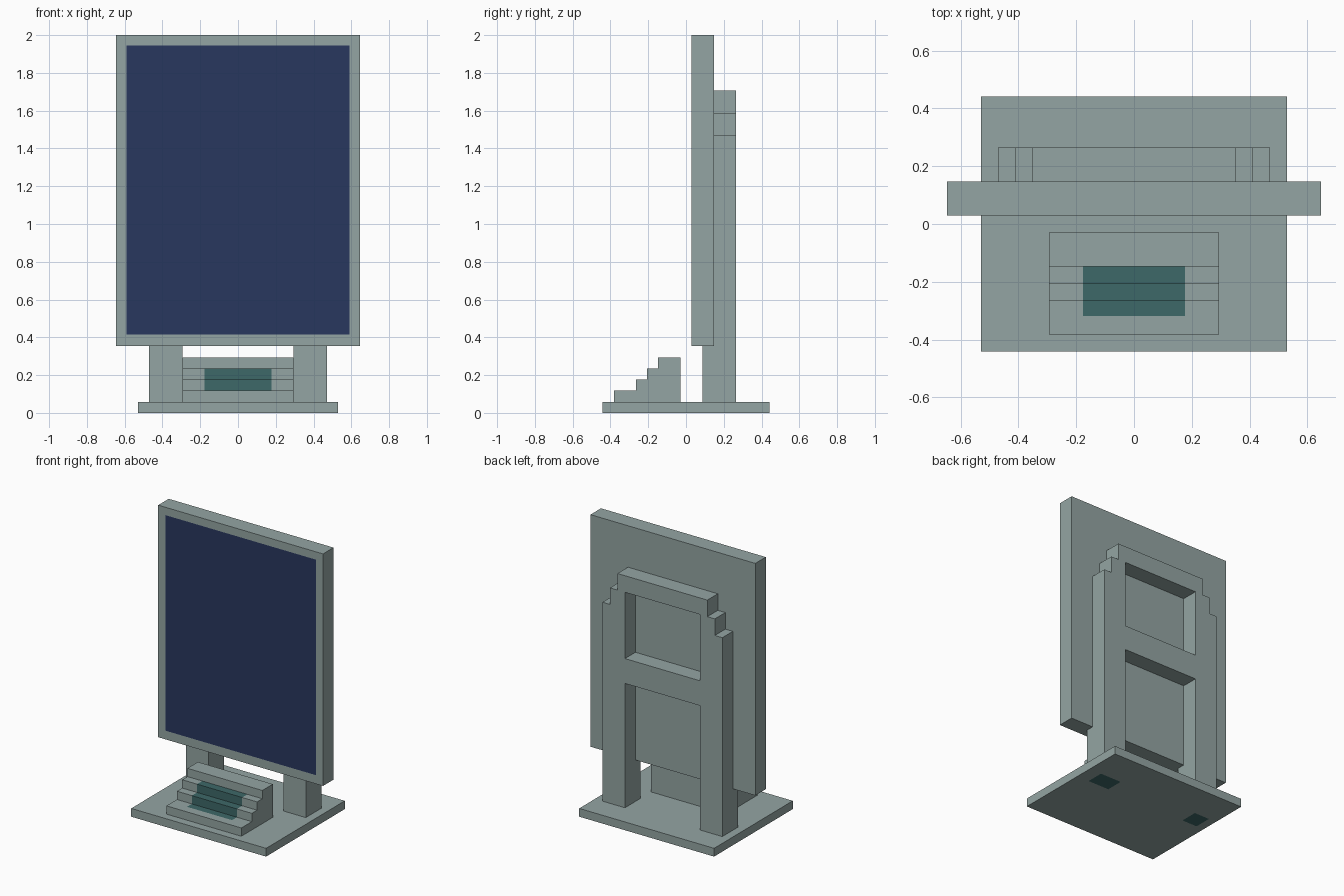
import bpy, bmesh
from mathutils import Vector

if "Cube" in bpy.data.objects:
    bpy.data.objects.remove(bpy.data.objects["Cube"])

U = 1 / 17  # one building block


def material(name, rgb):
    m = bpy.data.materials.new(name)
    m.diffuse_color = (*rgb, 1)
    m.use_nodes = True
    m.node_tree.nodes["Principled BSDF"].inputs["Base Color"].default_value = m.diffuse_color
    return m


STONE = material("grey_stone", (0.296, 0.376, 0.366))
NAVY = material("navy_panel", (0.022, 0.038, 0.112))
TEAL = material("dark_teal", (0.048, 0.138, 0.138))


def prism(name, pts, place, lo, hi, mirror=False, cuts=(), paint=None, rule=None):
    """Extrude a profile from lo to hi; cut along planes and paint faces by a rule."""
    bm = bmesh.new()
    face = bm.faces.new([bm.verts.new(place(a, b, lo)) for a, b in pts])
    ext = bmesh.ops.extrude_face_region(bm, geom=[face])
    move = Vector(place(0, 0, hi)) - Vector(place(0, 0, lo))
    bmesh.ops.translate(bm, vec=move, verts=[g for g in ext["geom"] if isinstance(g, bmesh.types.BMVert)])
    bmesh.ops.recalc_face_normals(bm, faces=bm.faces[:])
    if mirror:  # open the seam on the centre plane
        seam = [f for f in bm.faces if all(abs(v.co.x) < 1e-6 for v in f.verts)]
        bmesh.ops.delete(bm, geom=seam, context="FACES")
    for axis, pos in cuts:
        co, no = Vector(), Vector()
        co[axis], no[axis] = pos, 1
        bmesh.ops.bisect_plane(bm, geom=bm.verts[:] + bm.edges[:] + bm.faces[:], plane_co=co, plane_no=no)
    bm.normal_update()
    if rule:
        for f in bm.faces:
            f.material_index = int(rule(f.calc_center_bounds(), f.normal))
    bmesh.ops.scale(bm, vec=(U, U, U), verts=bm.verts[:])
    me = bpy.data.meshes.new(name)
    bm.to_mesh(me)
    bm.free()
    me.materials.append(STONE)
    if paint:
        me.materials.append(paint)
    ob = bpy.data.objects.new(name, me)
    bpy.context.collection.objects.link(ob)
    if mirror:
        ob.modifiers.new("mirror", "MIRROR")
    return ob


def rect(a0, b0, a1, b1):
    return [(a0, b0), (a1, b0), (a1, b1), (a0, b1)]


def flat(a, b, d):      # x, y profile extruded along z
    return (a, b, d)


def upright(a, b, d):   # x, z profile extruded along y
    return (a, d, b)


def side(a, b, d):      # y, z profile extruded along x
    return (d, a, b)


# base slab with two dark pads underneath
prism("base", rect(-9, -7.5, 9, 7.5), flat, 0, 1,
      cuts=[(0, -8), (0, -6), (0, 4.6), (0, 7.4), (1, 1.1), (1, 3.2)], paint=TEAL,
      rule=lambda c, n: n.z < -0.5 and 1.1 < c.y < 3.2 and (-8 < c.x < -6 or 4.6 < c.x < 7.4))

# tall board with the dark field on its front
prism("display_board", rect(-11, 6, 11, 34), upright, 0.5, 2.5,
      cuts=[(0, -10.03), (0, 10.03), (2, 7.05), (2, 33.05)], paint=NAVY,
      rule=lambda c, n: n.y < -0.5 and abs(c.x) < 10 and 7.05 < c.z < 33.05)

# stepped rear frame with window and open arch, half profile mirrored
prism("rear_frame",
      [(0, 29), (6, 29), (6, 27), (7, 27), (7, 25), (8, 25), (8, 1),
       (5, 1), (5, 16), (0, 16), (0, 19), (5, 19), (5, 27), (0, 27)],
      upright, 2.5, 4.5, mirror=True)

# feet reaching forward under the board
prism("front_foot", rect(5, 1, 8, 6), upright, 1.5, 2.5, mirror=True)

# stairs with the teal runner
prism("stairs",
      [(-6.5, 1), (-6.5, 2), (-4.5, 2), (-4.5, 3), (-3.5, 3), (-3.5, 4),
       (-2.5, 4), (-2.5, 5), (-0.5, 5), (-0.5, 1)],
      side, -5, 5, cuts=[(0, -3), (0, 3), (1, -5.42)], paint=TEAL,
      rule=lambda c, n: (n.z > 0.5 or n.y < -0.5) and abs(c.x) < 2.9
      and -5.42 < c.y < -2.6 and c.z < 4.1)
